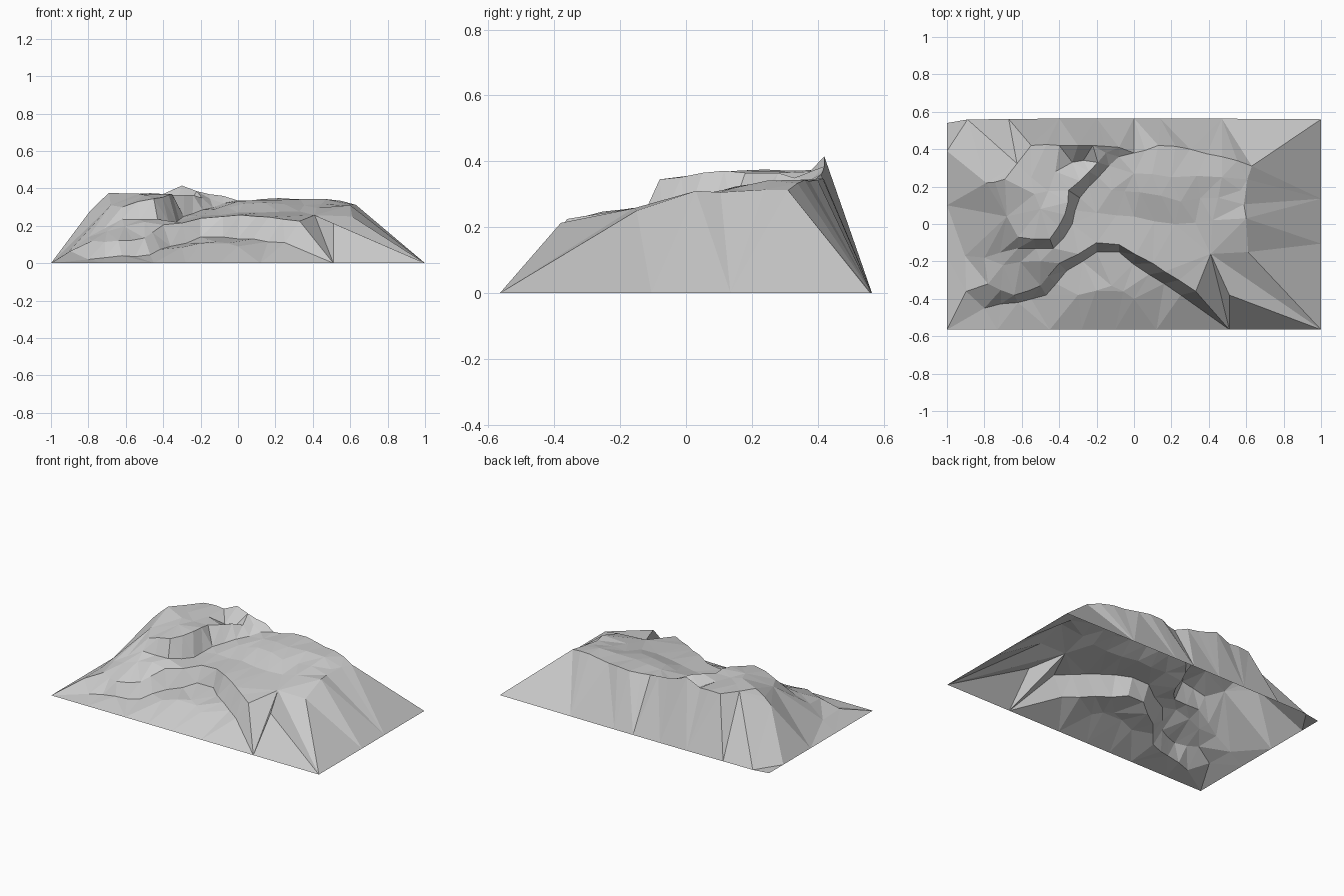
import bpy
import random
from mathutils import Vector
from mathutils.geometry import delaunay_2d_cdt

random.seed(4)
points = []
edges = []


def strand(path, rough=0.008, closed=False):
    """Add a terrain break line, with a jittered point halfway along long spans."""
    pts = [Vector(p) for p in path]
    line = []
    for i, p in enumerate(pts):
        line.append(p)
        if rough and i + 1 < len(pts) and (pts[i + 1] - p).length > 0.13:
            jitter = Vector([random.uniform(-rough, rough) for _ in range(3)])
            line.append((p + pts[i + 1]) / 2 + jitter)
    start = len(points)
    points.extend(line)
    n = len(line)
    for i in range(n if closed else n - 1):
        edges.append((start + i, start + (i + 1) % n))


# outer foot of the hill, lying on the ground (back edge bulges very slightly)
front = [(x, -0.565) for x in (-1, -0.73, -0.45, -0.28, -0.1, 0.12, 0.51)]
right = [(1, y) for y in (-0.565, -0.105, 0.135, 0.36, 0.56)]
back = [(x, 0.565 - 0.008 * x * x) for x in (0.47, 0.14, 0, -0.2, -0.4, -0.67, -0.89)]
left = [(-1, y) for y in (0.54, 0.39, 0.1, -0.17, -0.39)]
strand([(x, y, 0) for x, y in front + right + back + left], 0, True)

# back rim, from the left peak to the right shoulder
strand([(-0.79, 0.22, 0.28), (-0.69, 0.24, 0.375), (-0.55, 0.42, 0.37),
        (-0.4, 0.42, 0.37), (-0.3, 0.42, 0.415), (-0.22, 0.42, 0.385),
        (-0.08, 0.41, 0.36), (0.0, 0.38, 0.335), (0.13, 0.42, 0.343),
        (0.3, 0.4, 0.343), (0.47, 0.36, 0.343), (0.63, 0.31, 0.312),
        (0.57, 0.18, 0.312), (0.6, 0.03, 0.31)])

# right shoulder and front spur, with ribs falling to the corner
shoulder, spur, nose = (0.6, 0.03, 0.31), (0.41, -0.16, 0.257), (0.51, -0.38, 0.213)
corner, foot = (1, -0.565, 0), (0.51, -0.565, 0)
strand([shoulder, spur, (0.33, -0.36, 0.225), foot], 0)
strand([shoulder, (0.61, -0.15, 0.25), corner], 0)
strand([spur, corner], 0)
strand([spur, nose, corner], 0)
strand([spur, foot], 0)

# upper cliff: top edge and base, left peak above the middle terrace
strand([(-0.68, 0.04, 0.31), (-0.62, -0.07, 0.3), (-0.45, -0.08, 0.345),
        (-0.37, 0.05, 0.365), (-0.35, 0.18, 0.365), (-0.24, 0.28, 0.365),
        (-0.15, 0.38, 0.345)])
strand([(-1, -0.17, 0), (-0.8, -0.18, 0.14), (-0.62, -0.13, 0.235), (-0.43, -0.13, 0.235),
        (-0.33, 0.0, 0.22), (-0.29, 0.14, 0.25), (-0.19, 0.25, 0.285),
        (-0.08, 0.36, 0.32)])

# notch behind the cliff
strand([(-0.33, 0.33, 0.32), (-0.27, 0.34, 0.31)], 0)

# left plateau surface
strand([(-0.55, 0.25, 0.37), (-0.5, 0.08, 0.365), (-0.42, 0.28, 0.365)])

# steps between the middle and the upper terrace
strand([(-0.12, 0.18, 0.29), (0.03, 0.17, 0.318), (0.25, 0.12, 0.315),
        (0.45, 0.14, 0.318)])
strand([(0.0, 0.27, 0.33), (0.2, 0.25, 0.338), (0.47, 0.25, 0.342)])
strand([(-0.2, 0.06, 0.255), (0.0, 0.04, 0.27), (0.22, 0.0, 0.275),
        (0.42, 0.02, 0.295)])

# lower cliff: top edge and base, around the front apron
strand([(-1, -0.39, 0), (-0.78, -0.32, 0.12), (-0.64, -0.38, 0.12), (-0.5, -0.33, 0.135),
        (-0.4, -0.21, 0.205), (-0.2, -0.1, 0.24), (-0.08, -0.11, 0.25),
        (0.1, -0.21, 0.25), (0.24, -0.3, 0.235), (0.33, -0.36, 0.225)])
strand([(-0.8, -0.45, 0.02), (-0.62, -0.42, 0.04), (-0.47, -0.38, 0.045),
        (-0.36, -0.25, 0.09), (-0.2, -0.15, 0.14), (-0.08, -0.15, 0.14),
        (0.08, -0.27, 0.13), (0.25, -0.38, 0.11)])

# ground between the two cliffs and on the apron
strand([(-0.7, -0.22, 0.17), (-0.5, -0.2, 0.22)])
strand([(-0.3, -0.38, 0.085), (-0.12, -0.33, 0.115), (0.0, -0.4, 0.09)])

# triangulate the break lines into one open faceted sheet
flat = [p.to_2d() for p in points]
verts, _, faces, origin, _, _ = delaunay_2d_cdt(flat, edges, [], 0, 1e-5)
coords = []
for v, src in zip(verts, origin):
    nearest = src[0] if src else min(range(len(flat)), key=lambda i: (flat[i] - v).length)
    coords.append((v.x, v.y, points[nearest].z))

mesh = bpy.data.meshes.new("rocky_hillside")
mesh.from_pydata(coords, [], [tuple(f) for f in faces])
mesh.update()
hill = bpy.data.objects.new("rocky_hillside", mesh)
bpy.context.collection.objects.link(hill)
